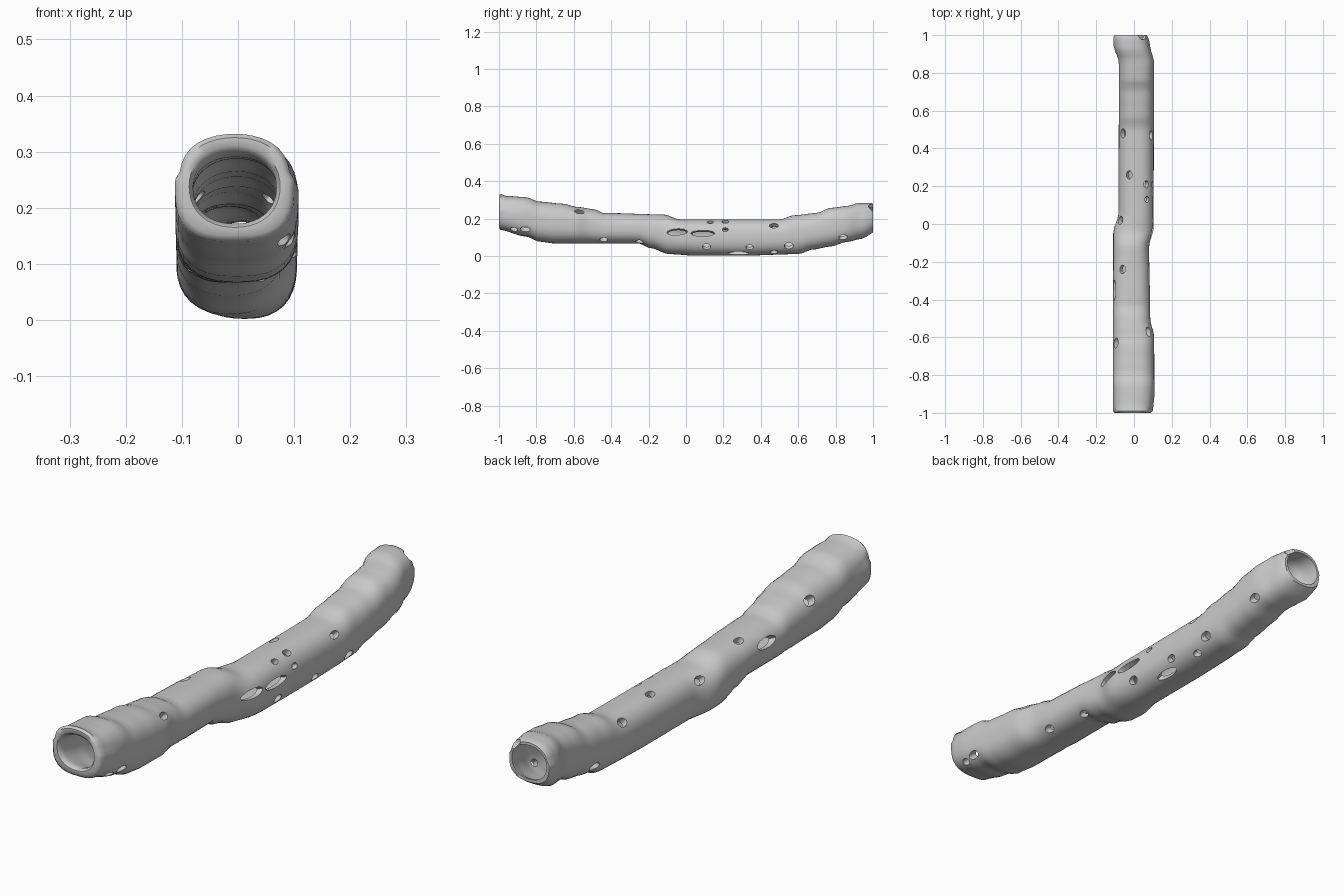
import bpy, bmesh
from math import sin, cos, pi, radians
from mathutils import Matrix, Vector

if "Cube" in bpy.data.objects:
    bpy.data.objects.remove(bpy.data.objects["Cube"])

# outline curves along the length: (y, value)
TOP = [(-1, .335), (-.97, .322), (-.86, .315), (-.78, .29), (-.66, .28), (-.58, .262), (-.49, .25),
       (-.44, .23), (-.12, .222), (-.03, .195), (.5, .195), (.58, .218), (.7, .23), (.77, .257),
       (.87, .268), (.92, .284), (1, .284)]
BOTTOM = [(-1, .14), (-.86, .105), (-.78, .076), (-.7, .067), (-.25, .066), (-.19, .042), (-.09, .01),
          (.05, .002), (.3, .002), (.6, .01), (.68, .035), (.77, .05), (.86, .075), (.94, .092), (1, .122)]
LEFT = [(-1, -.112), (-.05, -.11), (.06, -.082), (.85, -.08), (.95, -.108), (1, -.108)]
RIGHT = [(-1, .1), (-.9, .108), (-.6, .107), (-.5, .086), (-.12, .08), (-.02, .104), (.85, .106),
         (.95, .085), (1, .072)]
WALL = [(-1, .032), (-.8, .027), (0, .02), (.8, .02), (1, .015)]
SEG = 40


def curve(keys, y):
    for (a, u), (b, v) in zip(keys, keys[1:]):
        if y <= b:
            t = (y - a) / (b - a)
            return u + (v - u) * t * t * (3 - 2 * t)
    return keys[-1][1]


def centre(y):
    return Vector(((curve(LEFT, y) + curve(RIGHT, y)) / 2, y, (curve(TOP, y) + curve(BOTTOM, y)) / 2))


def ring(bm, y, inset, power):
    c = centre(y)
    hw = (curve(RIGHT, y) - curve(LEFT, y)) / 2 - inset
    hh = (curve(TOP, y) - curve(BOTTOM, y)) / 2 - inset
    end = max(0, (abs(y) - .85) / .15)
    verts = []
    for i in range(SEG):
        a = 2 * pi * i / SEG
        ca, sa = cos(a), sin(a)
        r = (abs(ca) ** power + abs(sa) ** power) ** (-1 / power)
        # pulled-in shoulders leave a ridge on top near the ends
        if sa > .3 and power > 2.2:
            r *= 1 - .07 * end * (1 - abs(sa) ** 8)
        verts.append(bm.verts.new(c + Vector((hw * r * ca, 0, hh * r * sa))))
    return verts


# hollow log with rounded rims
bm = bmesh.new()
stations = [-.99 + 1.98 * i / 80 for i in range(81)]
rings = [ring(bm, -1, .01, 2.9)]
rings += [ring(bm, y, 0, 2.45 + .4 * y * y) for y in stations]
rings += [ring(bm, 1, .004, 2.6)]
rings += [ring(bm, y, curve(WALL, y), 2.2) for y in [1] + stations[::-1]]
rings += [ring(bm, -1, .025, 2.2)]
for a, b in zip(rings, rings[1:] + rings[:1]):
    for i in range(SEG):
        j = (i + 1) % SEG
        bm.faces.new((a[i], a[j], b[j], b[i]))
bmesh.ops.recalc_face_normals(bm, faces=bm.faces)
mesh = bpy.data.meshes.new("hollow_log")
bm.to_mesh(mesh)
bm.free()
log = bpy.data.objects.new("hollow_log", mesh)
bpy.context.collection.objects.link(log)

# knot holes: y, angle round the log (0 = right, 90 = up), half length, half width
HOLES = [(-.92, -42, .016, .012), (-.86, -35, .022, .013), (-.57, 42, .022, .013), (-.44, -40, .02, .015),
         (-.25, -50, .02, .015), (-.05, 14, .05, .015), (.09, 14, .06, .015), (.11, -30, .02, .015),
         (.21, 26, .015, .01), (.21, 58, .017, .013), (.13, 55, .015, .011), (.28, -57, .05, .015),
         (.34, -32, .018, .013), (.47, 38, .022, .013), (.47, -54, .018, .013), (.55, -34, .022, .016),
         (.84, -42, .02, .015), (.48, 135, .022, .016), (.26, 112, .02, .014), (.02, 140, .02, .015),
         (-.24, 122, .022, .015), (-.35, 160, .05, .018), (-.63, 145, .022, .016), (.67, 215, .025, .014),
         (-.5, 222, .025, .015)]
bm = bmesh.new()
for y, deg, length, width in HOLES:
    a = radians(deg)
    out = Vector((cos(a), 0, sin(a)))
    along = Vector((0, 1, 0))
    side = out.cross(along)
    rot = Matrix((side, along, out)).transposed().to_4x4()
    m = Matrix.Translation(centre(y) + out * .09) @ rot @ Matrix.Diagonal((width, length, 1, 1))
    bmesh.ops.create_cone(bm, cap_ends=True, segments=14, radius1=.7, radius2=1.4, depth=.1, matrix=m)
# chipped notch in the back rim
bmesh.ops.create_uvsphere(bm, u_segments=14, v_segments=8, radius=.025,
                          matrix=Matrix.Translation((.045, 1, .262)))
bmesh.ops.recalc_face_normals(bm, faces=bm.faces)
cut_mesh = bpy.data.meshes.new("hole_cutter")
bm.to_mesh(cut_mesh)
bm.free()
cutter = bpy.data.objects.new("hole_cutter", cut_mesh)
cutter.hide_render = True
bpy.context.collection.objects.link(cutter)

mod = log.modifiers.new("holes", 'BOOLEAN')
mod.operation = 'DIFFERENCE'
mod.solver = 'EXACT'
mod.use_self = True
mod.object = cutter
bpy.context.view_layer.objects.active = log
log.select_set(True)
bpy.ops.object.modifier_apply(modifier=mod.name)
bpy.data.objects.remove(cutter)
bpy.ops.object.shade_smooth_by_angle(angle=radians(50))
